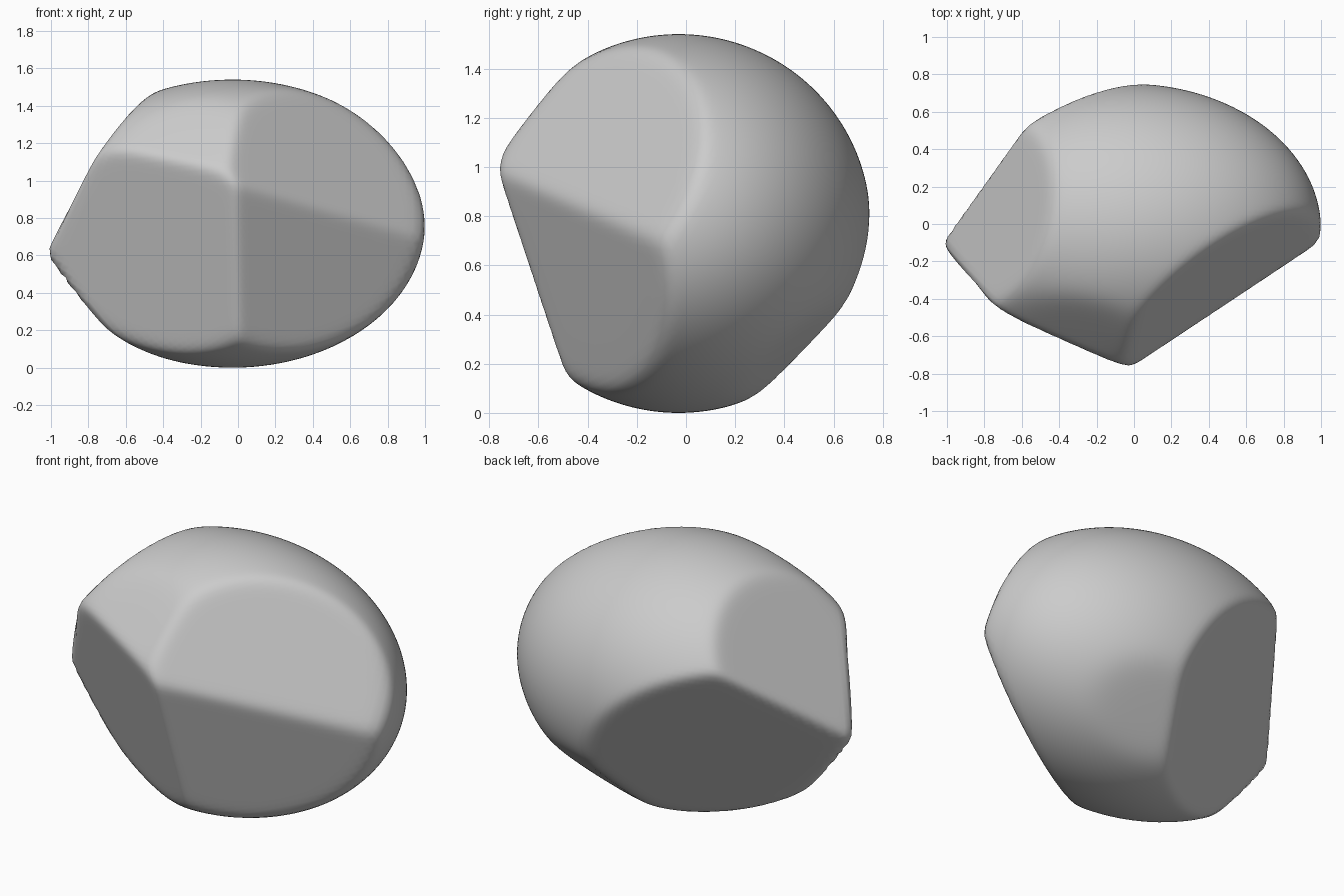
import bpy
import bmesh
from mathutils import Vector

cube = bpy.data.objects.get("Cube")
if cube:
    bpy.data.objects.remove(cube, do_unlink=True)

# Boulder body: an ellipsoid chipped by flat faces
CENTRE = Vector((-0.03, -0.03, 0.77))
RADII = Vector((1.03, 0.78, 0.77))
SHARPNESS = 50

# Each chip: outward direction and a point on its plane
front_tip = Vector((0, -0.765, 0.98))
left_tip = Vector((-1.02, -0.08, 0.62))
cheek = Vector((0, -0.78, 0.98))
brow = Vector((-0.1, -0.58, 1.27))
heel = Vector((0.12, 0.455, 0.225))
chips = [
    ((0.58, -0.69, 0.43), front_tip),    # upper front, +x side
    ((0.48, -0.84, -0.27), front_tip),   # lower front, +x side
    ((-0.44, -0.85, -0.29), cheek),      # lower front, -x side
    ((-0.20, -0.75, 0.63), brow),        # upper front, -x side
    ((-0.51, 0.73, -0.455), left_tip),   # large rear face
    ((-0.83, 0.17, 0.53), left_tip),     # upper side face
    ((0.20, 0.65, -0.73), heel),         # shallow rear underside
]
planes = []
for direction, point in chips:
    normal = Vector(direction).normalized()
    planes.append((normal, normal.dot(point - CENTRE)))


def surface_point(ray):
    """Softly intersect the ellipsoid and the chip planes along a ray."""
    terms = [Vector([ray[i] / RADII[i] for i in range(3)]).length]
    terms += [max(0, normal.dot(ray)) / dist for normal, dist in planes]
    return CENTRE + ray / sum(t ** SHARPNESS for t in terms) ** (1 / SHARPNESS)


bm = bmesh.new()
bmesh.ops.create_icosphere(bm, subdivisions=6, radius=1)
for v in bm.verts:
    v.co = surface_point(v.co.normalized())

mesh = bpy.data.meshes.new("boulder")
bm.to_mesh(mesh)
bm.free()
mesh.shade_smooth()
boulder = bpy.data.objects.new("boulder", mesh)
bpy.context.collection.objects.link(boulder)

# Plain grey stone
stone = bpy.data.materials.new("stone_grey")
stone.use_nodes = True
colour = (0.6, 0.6, 0.6, 1)
stone.diffuse_color = colour
stone.node_tree.nodes["Principled BSDF"].inputs["Base Color"].default_value = colour
mesh.materials.append(stone)
